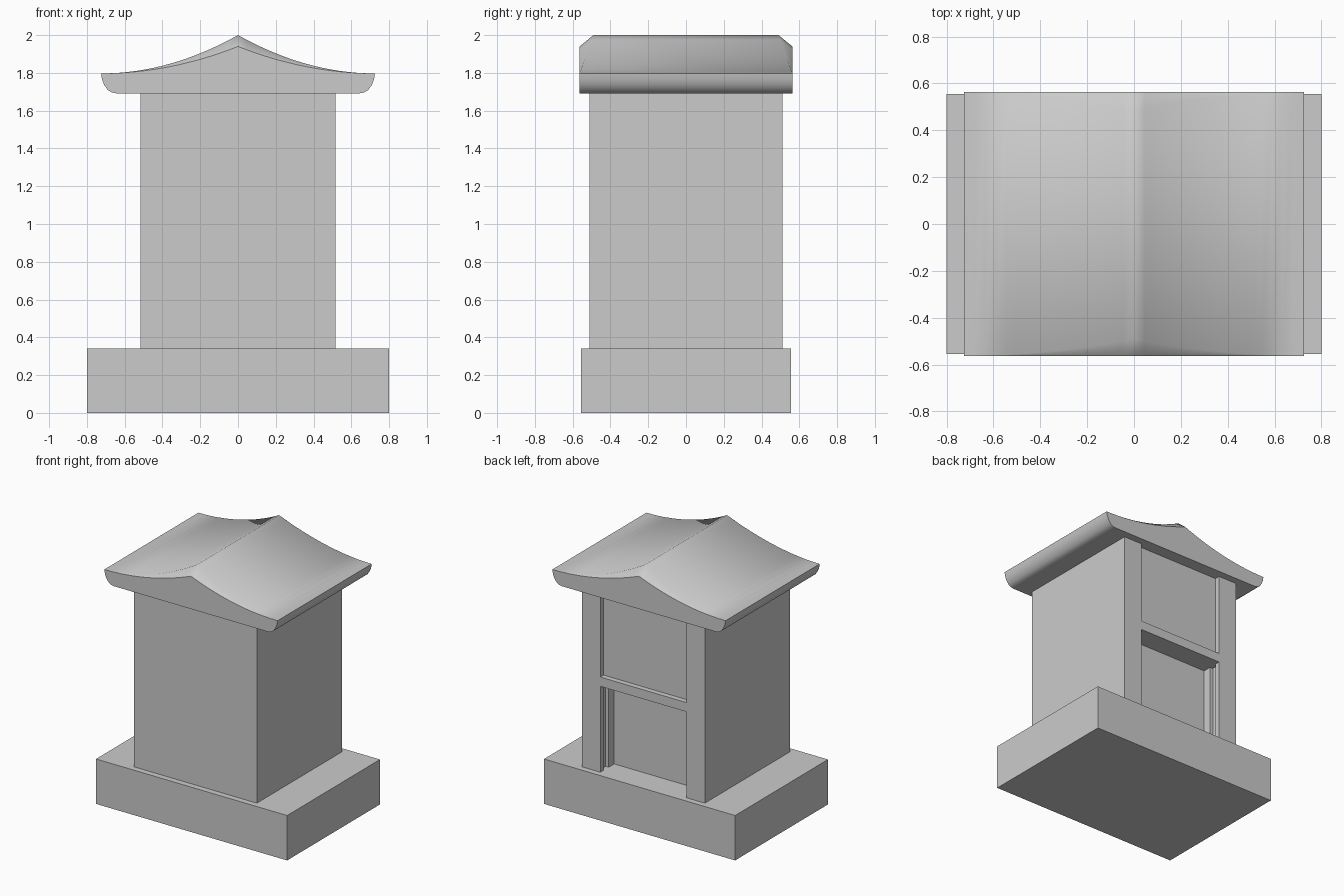
import bpy, bmesh, math

if "Cube" in bpy.data.objects:
    bpy.data.objects.remove(bpy.data.objects["Cube"])


def box(name, x, y, z):
    """Axis-aligned box from (min, max) ranges."""
    bpy.ops.mesh.primitive_cube_add(
        size=1, location=[(a + b) / 2 for a, b in (x, y, z)])
    ob = bpy.context.object
    ob.name = name
    ob.scale = [b - a for a, b in (x, y, z)]
    bpy.ops.object.transform_apply(location=True, rotation=False, scale=True)
    return ob


def cut(target, cutter):
    """Subtract the cutter from the target and discard it."""
    cutter.hide_render = True
    mod = target.modifiers.new("cut", 'BOOLEAN')
    mod.operation, mod.solver, mod.object = 'DIFFERENCE', 'EXACT', cutter
    bpy.context.view_layer.objects.active = target
    bpy.ops.object.modifier_apply(modifier=mod.name)
    bpy.data.objects.remove(cutter, do_unlink=True)


# Plinth
box("plinth", (-0.8, 0.8), (-0.555, 0.555), (0, 0.34))

# Body with two recesses in the back, separated by a rail
BACK = 0.51
body = box("body", (-0.515, 0.515), (-BACK, BACK), (0.34, 1.69))
cut(body, box("upper_recess", (-0.36, 0.36), (BACK - 0.04, 0.7), (1.06, 1.8)))
cut(body, box("door_recess", (-0.36, 0.36), (BACK - 0.165, 0.7), (0.2, 0.99)))
# Vertical slots in both door jambs
cut(body, box("jamb_slots", (-0.385, 0.385), (BACK - 0.1, BACK - 0.04), (0.2, 0.99)))

# Curved gable roof: four cross-sections, the end ones lower along the ridge
EAVE, END, STEPS = 0.725, 0.563, 16
UNDER = [(0.72, 1.765), (0.708, 1.735), (0.69, 1.71), (0.67, 1.697), (0.645, 1.692)]


def section(bm, side, inner):
    pts = []
    for i in range(-STEPS, STEPS + 1):
        f = (1 - abs(i) / STEPS) ** 2
        rise = 0.203 if inner else 0.143
        y = END - max(0.073 * f, 0.004) if inner else END
        pts.append((EAVE * i / STEPS, side * y, 1.797 + rise * f))
    y = END - 0.004 if inner else END
    pts += [(x, side * y, z) for x, z in UNDER]
    pts += [(-x, side * y, z) for x, z in reversed(UNDER)]
    return [bm.verts.new(p) for p in pts]


bm = bmesh.new()
rings = [section(bm, s, i) for s, i in ((-1, False), (-1, True), (1, True), (1, False))]
for a, b in zip(rings, rings[1:]):
    for i in range(len(a)):
        j = (i + 1) % len(a)
        bm.faces.new((a[i], a[j], b[j], b[i]))
bm.faces.new(rings[0])
bm.faces.new(rings[-1])
bmesh.ops.recalc_face_normals(bm, faces=bm.faces)
mesh = bpy.data.meshes.new("roof")
bm.to_mesh(mesh)
bm.free()
roof = bpy.data.objects.new("roof", mesh)
bpy.context.collection.objects.link(roof)
bpy.ops.object.select_all(action='DESELECT')
roof.select_set(True)
bpy.context.view_layer.objects.active = roof
bpy.ops.object.shade_smooth_by_angle(angle=math.radians(42))
